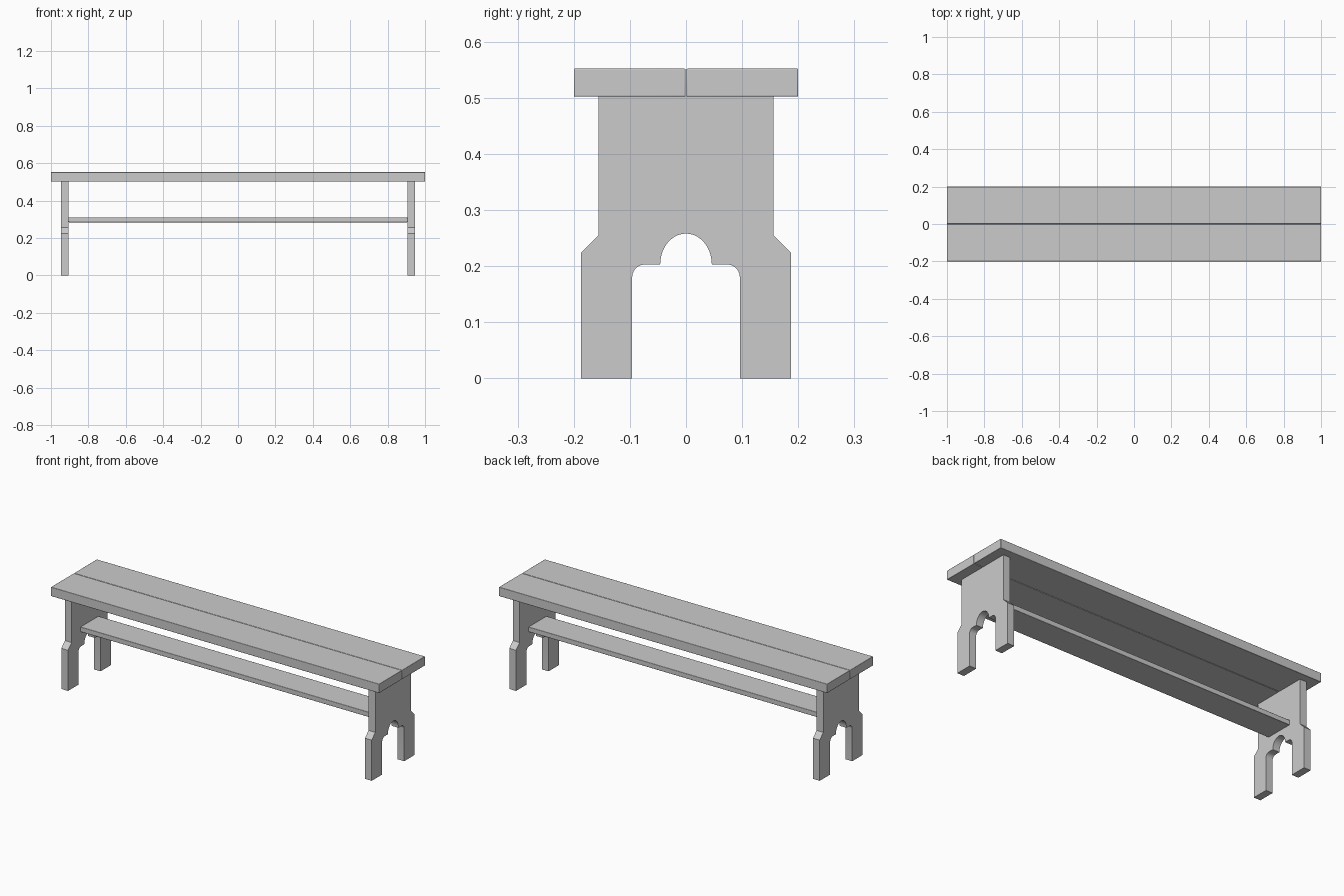
import bpy, bmesh, math

if "Cube" in bpy.data.objects:
    bpy.data.objects.remove(bpy.data.objects["Cube"])


def finish(obj, bevel):
    """Soften edges slightly and shade smooth."""
    if bevel:
        mod = obj.modifiers.new("soft_edges", 'BEVEL')
        mod.width, mod.segments = bevel, 2
    bpy.ops.object.select_all(action='DESELECT')
    obj.select_set(True)
    bpy.context.view_layer.objects.active = obj
    bpy.ops.object.shade_smooth_by_angle(angle=math.radians(35))


def add_object(name, bm):
    bmesh.ops.recalc_face_normals(bm, faces=bm.faces)
    mesh = bpy.data.meshes.new(name)
    bm.to_mesh(mesh)
    bm.free()
    obj = bpy.data.objects.new(name, mesh)
    bpy.context.collection.objects.link(obj)
    return obj


def board(name, lo, hi, bevel):
    bm = bmesh.new()
    bmesh.ops.create_cube(bm, size=1)
    for v in bm.verts:
        v.co = [(a + b) / 2 + c * (b - a) for a, b, c in zip(lo, hi, v.co)]
    finish(add_object(name, bm), bevel)


def end_panel(name, x0, x1, outline):
    bm = bmesh.new()
    face = bm.faces.new([bm.verts.new((x0, y, z)) for y, z in outline])
    new = bmesh.ops.extrude_face_region(bm, geom=[face], use_keep_orig=True)["geom"]
    for v in new:
        if isinstance(v, bmesh.types.BMVert):
            v.co.x = x1
    finish(add_object(name, bm), 0)


def arc(cy, cz, ry, rz, a0, a1, n):
    angles = [math.radians(a0 + (a1 - a0) * i / n) for i in range(n + 1)]
    return [(cy + ry * math.cos(a), cz + rz * math.sin(a)) for a in angles]


# Seat planks
board("seat_plank_front", (-1, -0.2, 0.502), (1, -0.001, 0.552), 0.002)
board("seat_plank_back", (-1, 0.001, 0.502), (1, 0.2, 0.552), 0.002)

# End panel outline: shoulder, foot, rounded inner corner, central arch
half = [(0.156, 0.503), (0.156, 0.255), (0.187, 0.224), (0.187, 0), (0.096, 0)]
half += arc(0.073, 0.18, 0.023, 0.023, 0, 90, 6)
half += arc(0, 0.203, 0.046, 0.055, 0, 90, 10)
outline = half + [(-y, z) for y, z in reversed(half[:-1])]
end_panel("right_leg_panel", 0.905, 0.946, outline)
end_panel("left_leg_panel", -0.946, -0.905, outline)

# Stretcher board between the leg panels
board("stretcher", (-0.906, -0.078, 0.284), (0.906, 0.078, 0.311), 0.002)
